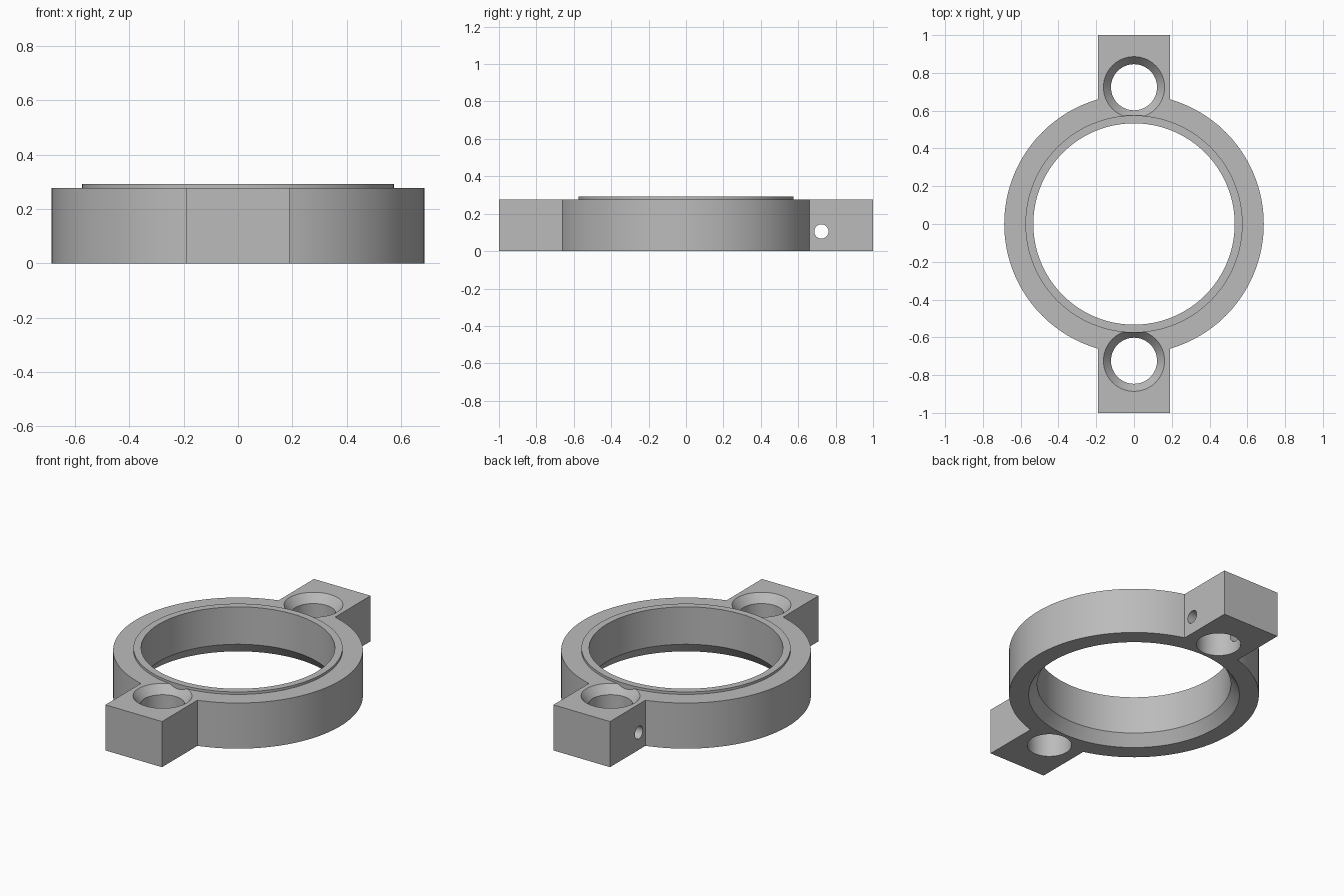
import bpy
import bmesh
import math

cube = bpy.data.objects.get("Cube")
if cube:
    bpy.data.objects.remove(cube, do_unlink=True)

# Main dimensions
RING_R, LIP_R, BORE_R = 0.687, 0.575, 0.533
BODY_H, LIP_H = 0.277, 0.292
LUG_HALF, HOLE_Y = 0.19, 0.724

grey = bpy.data.materials.new("plain grey")
grey.use_nodes = True
colour = (0.5, 0.5, 0.5, 1)
grey.diffuse_color = colour
grey.node_tree.nodes["Principled BSDF"].inputs["Base Color"].default_value = colour


def make_object(name, bm):
    bmesh.ops.recalc_face_normals(bm, faces=bm.faces)
    mesh = bpy.data.meshes.new(name)
    bm.to_mesh(mesh)
    bm.free()
    mesh.materials.append(grey)
    obj = bpy.data.objects.new(name, mesh)
    bpy.context.collection.objects.link(obj)
    return obj


def turned(name, profile, segments=128, y=0):
    """Solid of revolution about z from (radius, height) points."""
    bm = bmesh.new()
    rings = []
    for r, z in profile:
        rings.append([bm.verts.new((r * math.cos(a), y + r * math.sin(a), z))
                      for a in (math.tau * i / segments for i in range(segments))])
    for low, high in zip(rings, rings[1:]):
        for i in range(segments):
            j = (i + 1) % segments
            bm.faces.new((low[i], low[j], high[j], high[i]))
    bm.faces.new(rings[0])
    bm.faces.new(rings[-1])
    return make_object(name, bm)


def combine(target, tool, operation):
    """Apply a boolean and discard the tool."""
    mod = target.modifiers.new("boolean", 'BOOLEAN')
    mod.operation = operation
    mod.solver = 'EXACT'
    mod.object = tool
    tool.hide_render = True
    bpy.context.view_layer.objects.active = target
    bpy.ops.object.modifier_apply(modifier=mod.name)
    bpy.data.objects.remove(tool, do_unlink=True)


# Outer ring body
body = turned("clamp_ring", [(RING_R, 0), (RING_R, BODY_H)], 160)

# Mounting block running through both ends
bm = bmesh.new()
bmesh.ops.create_cube(bm, size=1)
bmesh.ops.scale(bm, vec=(2 * LUG_HALF, 2, BODY_H), verts=bm.verts)
bmesh.ops.translate(bm, vec=(0, 0, BODY_H / 2), verts=bm.verts)
combine(body, make_object("mounting_block", bm), 'UNION')

for side in (-1, 1):
    y = side * HOLE_Y
    # Countersunk bolt hole
    slope = 0.8
    hole = turned("bolt_hole", [(0.122, -0.1), (0.122, BODY_H - 0.05),
                                (0.162 + 0.1 * slope, BODY_H + 0.1)], 64, y)
    combine(body, hole, 'DIFFERENCE')
    # Cross pin hole
    bm = bmesh.new()
    bmesh.ops.create_cone(bm, cap_ends=True, segments=32, radius1=0.038,
                          radius2=0.038, depth=1)
    for v in bm.verts:
        v.co = (v.co.z, v.co.x + y, v.co.y + 0.105)
    combine(body, make_object("pin_hole", bm), 'DIFFERENCE')

# Raised inner lip, kept whole beside the countersinks
combine(body, turned("inner_lip", [(LIP_R, 0.01), (LIP_R, LIP_H)]), 'UNION')

# Central bore with chamfered underside
bore = turned("central_bore", [(0.58 + 0.08, -0.1), (0.58, 0), (BORE_R, 0.065), (BORE_R, 0.5)])
combine(body, bore, 'DIFFERENCE')

bpy.ops.object.select_all(action='DESELECT')
body.select_set(True)
bpy.context.view_layer.objects.active = body
bpy.ops.object.shade_smooth_by_angle(angle=math.radians(25))
